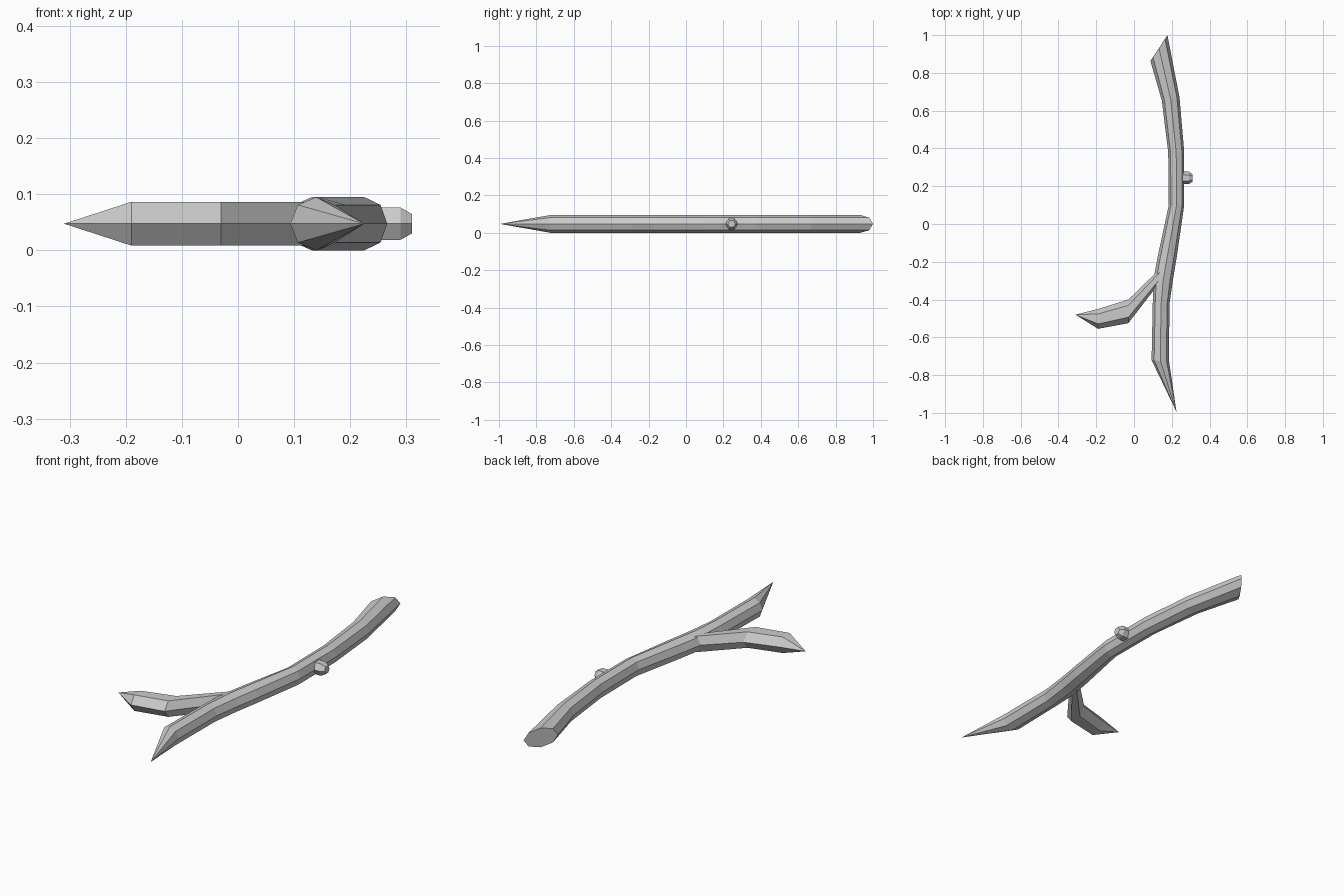
import bpy, bmesh
from math import cos, sin, pi
from mathutils import Vector

if "Cube" in bpy.data.objects:
    bpy.data.objects.remove(bpy.data.objects["Cube"])

MID = 0.0475  # height of the stick's centre line


def loft(name, rings, sides, tip=None):
    """Skin polygon rings. Each ring: left xy, right xy, vertical radius."""
    bm = bmesh.new()
    loops = []
    for lx, ly, rx, ry, h in rings:
        a, b = Vector((lx, ly, MID)), Vector((rx, ry, MID))
        c, half = (a + b) / 2, (b - a) / 2
        loops.append([bm.verts.new(c + half * cos(2 * pi * i / sides)
                                   + Vector((0, 0, h * sin(2 * pi * i / sides))))
                      for i in range(sides)])
    for p, q in zip(loops, loops[1:]):
        for i in range(sides):
            j = (i + 1) % sides
            bm.faces.new((p[i], p[j], q[j], q[i]))
    bm.faces.new(loops[0])
    if tip:
        t = bm.verts.new((tip[0], tip[1], MID))
        for i in range(sides):
            bm.faces.new((loops[-1][i], loops[-1][(i + 1) % sides], t))
    else:
        bm.faces.new(loops[-1])
    bmesh.ops.recalc_face_normals(bm, faces=bm.faces)
    me = bpy.data.meshes.new(name)
    bm.to_mesh(me)
    bm.free()
    ob = bpy.data.objects.new(name, me)
    bpy.context.collection.objects.link(ob)
    return ob


R = 0.0475
# Main stick: octagonal, slanted cut at the back, pointed at the front
loft("main_stick", [
    (0.087, 0.863, 0.177, 1.0, R),
    (0.147, 0.655, 0.241, 0.67, R),
    (0.181, 0.38, 0.266, 0.38, R),
    (0.184, 0.10, 0.266, 0.10, R),
    (0.126, -0.17, 0.227, -0.17, R),
    (0.102, -0.30, 0.207, -0.29, R),
    (0.099, -0.43, 0.187, -0.43, R),
    (0.093, -0.72, 0.186, -0.73, R),
], 8, tip=(0.225, -0.995))

# Side branch: hexagonal, rooted inside the main stick
B = 0.045
loft("side_branch", [
    (0.14, -0.235, 0.14, -0.305, B),
    (-0.03, -0.40, -0.03, -0.525, B),
    (-0.19, -0.45, -0.19, -0.555, B),
], 6, tip=(-0.31, -0.48))

# Small broken twig knob with a chamfered end
loft("twig_knob", [
    (0.24, 0.211, 0.24, 0.277, 0.033),
    (0.29, 0.211, 0.29, 0.277, 0.033),
    (0.31, 0.224, 0.31, 0.264, 0.02),
], 6)
